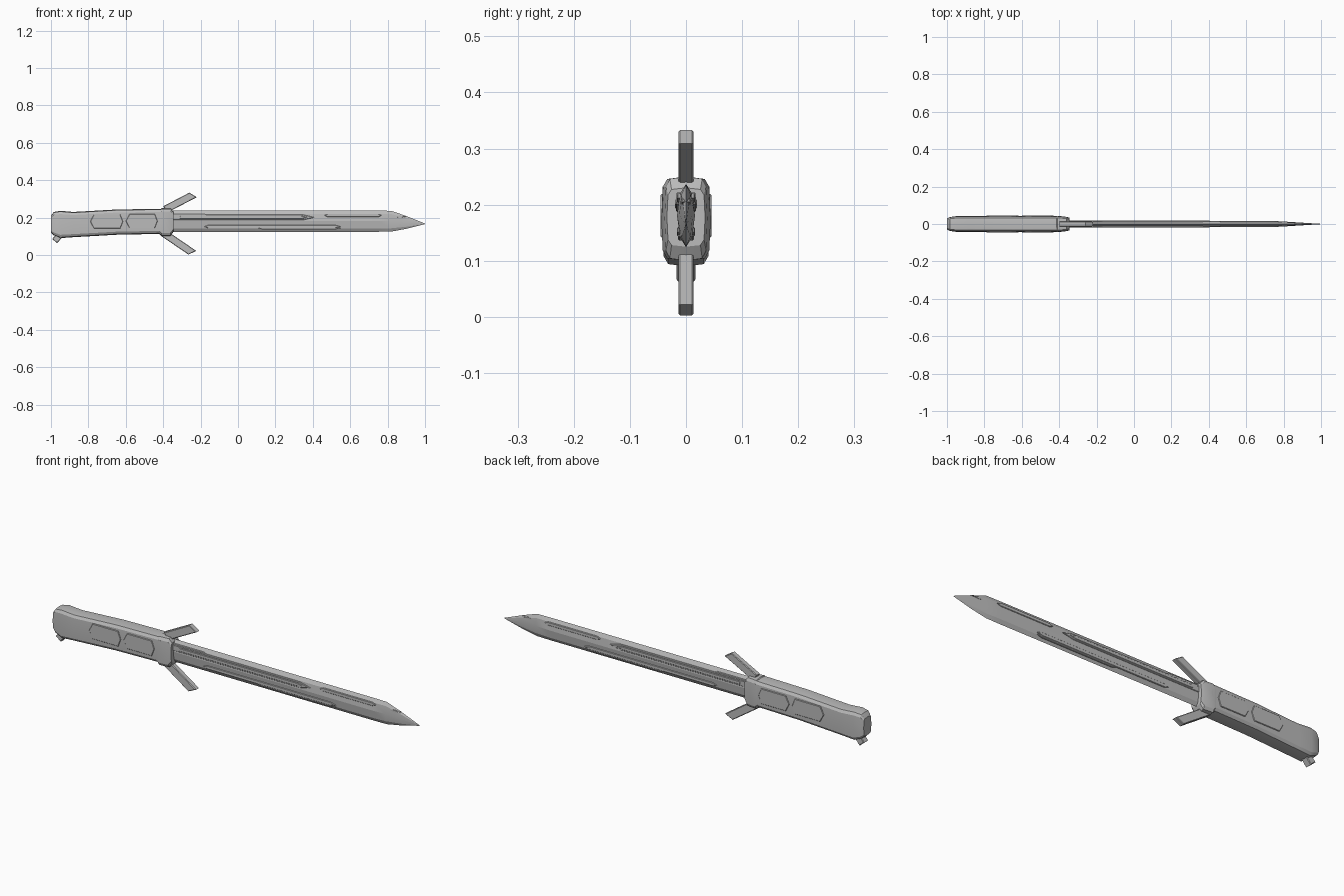
import bpy, bmesh, math
from mathutils import Vector

cube = bpy.data.objects.get("Cube")
if cube:
    bpy.data.objects.remove(cube, do_unlink=True)

steel = bpy.data.materials.new("steel grey")
steel.use_nodes = True
grey = (0.5, 0.5, 0.5, 1)
steel.diffuse_color = grey
steel.node_tree.nodes["Principled BSDF"].inputs["Base Color"].default_value = grey


def finish(name, bm, smooth_angle=None):
    bmesh.ops.recalc_face_normals(bm, faces=bm.faces)
    mesh = bpy.data.meshes.new(name)
    bm.to_mesh(mesh)
    bm.free()
    mesh.materials.append(steel)
    part = bpy.data.objects.new(name, mesh)
    bpy.context.collection.objects.link(part)
    if smooth_angle:
        bpy.ops.object.select_all(action='DESELECT')
        part.select_set(True)
        bpy.context.view_layer.objects.active = part
        bpy.ops.object.shade_smooth_by_angle(angle=math.radians(smooth_angle))


def skin(bm, rings):
    """Join equal rings of vertices into a closed solid; return the end faces."""
    for ring, following in zip(rings, rings[1:]):
        for i in range(len(ring)):
            bm.faces.new((ring[i - 1], ring[i], following[i], following[i - 1]))
    return [bm.faces.new(rings[0]), bm.faces.new(rings[-1])]


def section(sides, power):
    """Unit superellipse: low powers are boxy, high powers are leaf shaped."""
    def shape(value):
        return math.copysign(abs(value) ** power, value)
    angles = [math.tau * i / sides for i in range(sides)]
    return [(shape(math.cos(a)), shape(math.sin(a))) for a in angles]


def loft(name, profile, stations, smooth_angle=None):
    """Sweep a section along x; each station is x, bottom, top, half width."""
    bm = bmesh.new()
    rings = []
    for x, bottom, top, width in stations:
        middle, half = (top + bottom) / 2, (top - bottom) / 2
        rings.append([bm.verts.new((x, y * width, middle + z * half)) for y, z in profile])
    skin(bm, rings)
    finish(name, bm, smooth_angle)


def prism(name, outline, near, far, bevel):
    """Extrude an (x, z) outline between two depths and chamfer its rims."""
    bm = bmesh.new()
    rings = [[bm.verts.new((x, y, z)) for x, z in outline] for y in (near, far)]
    rims = skin(bm, rings)
    bmesh.ops.bevel(bm, geom=[e for face in rims for e in face.edges],
                    offset=bevel, segments=1, affect='EDGES')
    finish(name, bm)


def prong(name, root, tip, width, half_depth, slant):
    """A flat swept bar from root to tip, with its end cut at a slant."""
    root, tip = Vector(root), Vector(tip)
    along = (tip - root).normalized()
    side = Vector((-along.y, along.x)) * width / 2
    if side.y * along.y < 0:
        side = -side
    skew = along * slant
    outline = [root - side, tip - side + skew, tip + side - skew, root + side]
    prism(name, outline, -half_depth, half_depth, 0.003)


def panel(name, left, right, bottom, top, surface, rear_cut, front_cut):
    """A raised plate with pointed or square ends, repeated on both faces."""
    middle = (bottom + top) / 2
    outline = [(left + rear_cut, bottom), (right - front_cut, bottom), (right, middle),
               (right - front_cut, top), (left + rear_cut, top), (left, middle)]
    for label, sign in (("front", -1), ("back", 1)):
        prism(f"{name}_{label}", outline, sign * (surface - 0.008), sign * surface, 0.002)


# Grip swelling into a rounded butt
boxy = section(12, 0.4)
loft("handle", boxy, [
    (-1, 0.12, 0.21, 0.03),
    (-0.985, 0.105, 0.23, 0.037),
    (-0.95, 0.09, 0.236, 0.042),
    (-0.88, 0.095, 0.23, 0.042),
    (-0.65, 0.108, 0.243, 0.043),
    (-0.4, 0.113, 0.247, 0.043)], 25)
prong("butt_nub", (-0.95, 0.11), (-0.98, 0.074), 0.035, 0.017, 0)

# Slim leaf-section blade with a long point
loft("blade", section(8, 1.1), [
    (-0.4, 0.124, 0.237, 0.016),
    (0.75, 0.124, 0.237, 0.016),
    (0.82, 0.125, 0.236, 0.012),
    (0.9, 0.14, 0.208, 0.007),
    (1, 0.165, 0.168, 0.001)], 12)

# Collar with chamfered ends
loft("guard", boxy, [
    (-0.43, 0.125, 0.23, 0.042),
    (-0.41, 0.1, 0.25, 0.044),
    (-0.36, 0.1, 0.25, 0.038),
    (-0.345, 0.125, 0.23, 0.034)], 20)
prong("upper_prong", (-0.39, 0.243), (-0.24, 0.321), 0.04, 0.0135, 0.012)
prong("lower_prong", (-0.4, 0.118), (-0.244, 0.012), 0.04, 0.0135, 0.012)

# Raised plates along the blade
panel("long_rib", -0.35, 0.41, 0.187, 0.215, 0.018, 0, 0.06)
panel("inner_rib", -0.31, 0.37, 0.193, 0.209, 0.02, 0, 0.03)
panel("root_plate", -0.35, -0.16, 0.2, 0.222, 0.017, 0, 0.02)
panel("front_rib", 0.46, 0.77, 0.203, 0.22, 0.016, 0.02, 0.02)
panel("edge_rib", -0.18, 0.55, 0.143, 0.16, 0.016, 0.02, 0.03)
panel("lower_edge_rib", 0.11, 0.55, 0.136, 0.15, 0.014, 0.02, 0.03)
panel("tip_notch", 0.83, 0.9, 0.2, 0.21, 0.008, 0.03, 0.03)

# Grip pads
panel("rear_pad", -0.79, -0.615, 0.141, 0.217, 0.045, 0.02, 0.015)
panel("front_pad", -0.6, -0.43, 0.143, 0.219, 0.045, 0.02, 0.015)
